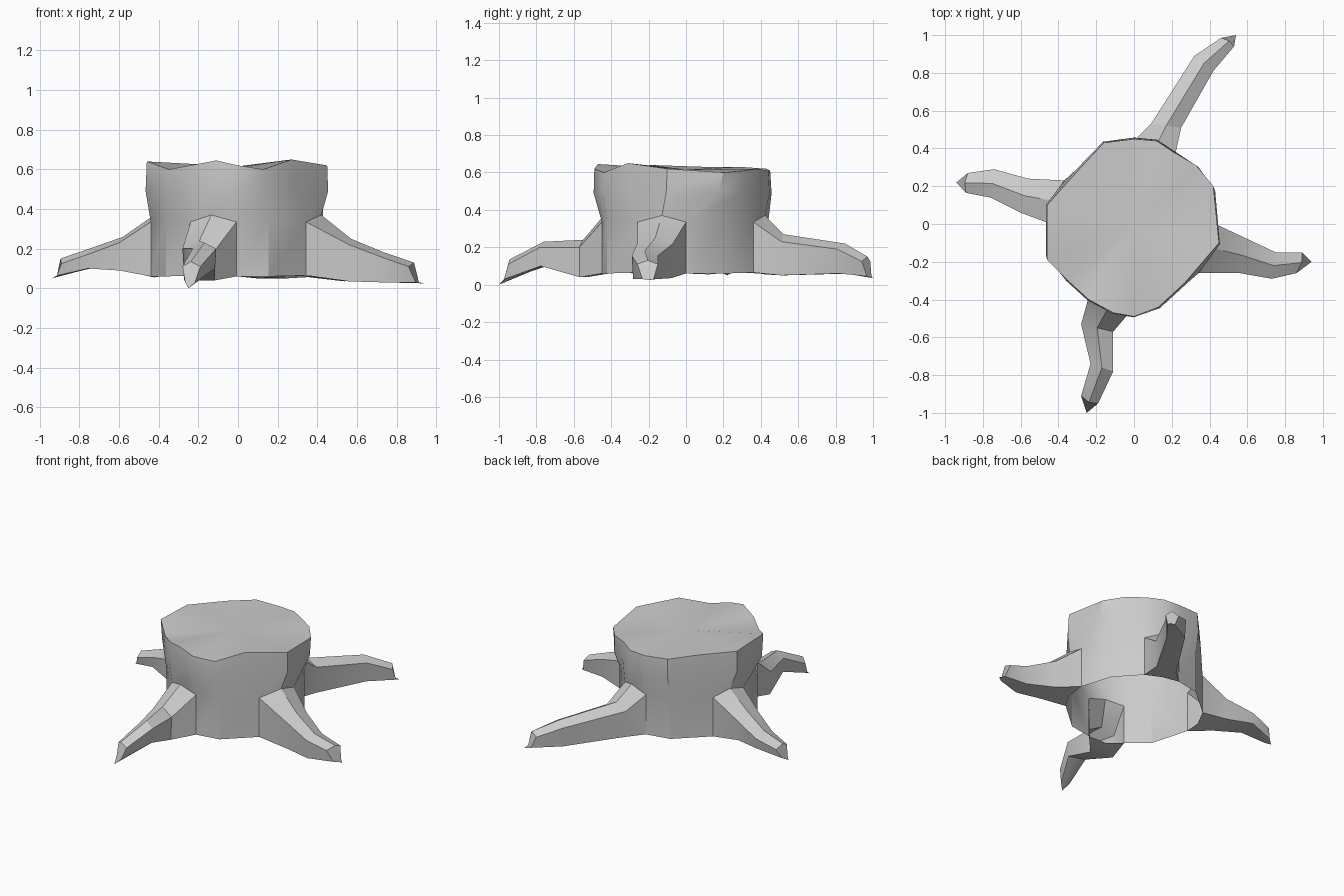
import bpy, bmesh
from mathutils import Vector
from math import cos, sin, radians

if "Cube" in bpy.data.objects:
    bpy.data.objects.remove(bpy.data.objects["Cube"])

bm = bmesh.new()

# Cut rim: x, y, z; order runs counterclockwise from the right root
rim = [(.27, -.31, .65), (.45, -.10, .62), (.42, .20, .60), (.33, .31, .61),
       (.21, .38, .62), (.12, .44, .61), (0, .45, .61), (-.16, .43, .62),
       (-.29, .29, .63), (-.46, .10, .63), (-.46, -.19, .64), (-.35, -.30, .60),
       (-.24, -.40, .62), (-.11, -.47, .645), (0, -.49, .62), (.13, -.44, .60)]
# Trunk wall at root height: angle and radius
wall = [(323, .43), (343, .44), (0, .43), (30, .42), (59, .42), (74, .44),
        (90, .44), (112, .44), (148, .435), (164, .44), (180, .44), (216, .45),
        (238, .45), (253, .46), (269, .45), (290, .45)]
N = len(rim)
kind = [.335, .37, .335, .35]
xy = [(r * cos(radians(a)), r * sin(radians(a))) for a, r in wall]

bottom = [bm.verts.new((x, y, (.065, .055, .06, .06)[i % 4])) for i, (x, y) in enumerate(xy)]
lower = [bm.verts.new((x, y, kind[i % 4])) for i, (x, y) in enumerate(xy)]
top = [bm.verts.new(p) for p in rim]
middle = [bm.verts.new((.15 * l.co.x + .87 * t.co.x, .15 * l.co.y + .87 * t.co.y, .49))
          for l, t in zip(lower, top)]

# Trunk wall, left open below and where the roots grow out
for a, b in ((bottom, lower), (lower, middle), (middle, top)):
    for i in range(N):
        if a is bottom and i % 4 < 2:
            continue
        j = (i + 1) % N
        bm.faces.new((a[i], a[j], b[j], b[i]))

# Cut top
centre = bm.verts.new((0, 0, .615))
for i in range(N):
    bm.faces.new((top[i], top[(i + 1) % N], centre))

# Roots: sections of (first side xy, second side xy, crest z, side z, underside z), then the toe
roots = [
    ([(.56, -.26, .58, -.07, .25, .22, .035), (.73, -.29, .75, -.15, .18, .155, .03),
      (.86, -.26, .89, -.15, .13, .11, .03)], (.94, -.20, .025)),
    ([(.25, .51, .09, .53, .27, .23, .05), (.42, .81, .32, .89, .22, .19, .06),
      (.53, .94, .46, .985, .15, .125, .045)], (.54, 1.0, .035)),
    ([(-.56, .24, -.60, .06, .26, .23, .09), (-.74, .29, -.76, .14, .20, .17, .10),
      (-.88, .27, -.89, .165, .15, .125, .065)], (-.94, .22, .05)),
    ([(-.28, -.53, -.11, -.57, .24, .20, .04), (-.23, -.74, -.11, -.78, .23, .20, .10),
      (-.28, -.91, -.19, -.95, .135, .11, .03)], (-.25, -1.0, 0)),
]
for k, (sections, toe) in enumerate(roots):
    i = 4 * k
    ring = [lower[i], lower[i + 1], lower[i + 2], bottom[i + 2], bottom[i + 1], bottom[i]]
    for n, (ax, ay, bx, by, crest, side, under) in enumerate(sections):
        a, b = Vector((ax, ay, 0)), Vector((bx, by, 0))
        m = (a + b) / 2
        a2, b2, m2 = a.lerp(m, .1), b.lerp(m, .1), m.copy()
        m2.z = under
        if n == 2:
            m2 = Vector(toe)
            flat = Vector((toe[0], toe[1], 0))
            a2, b2 = a.lerp(flat, .45), b.lerp(flat, .45)
            m = m.lerp(flat, .2)
        a.z = b.z = side
        a2.z = b2.z = under
        m.z = crest
        new = [bm.verts.new(p) for p in (a, m, b, b2, m2, a2)]
        for j in range(6):
            q = (j + 1) % 6
            bm.faces.new((ring[j], ring[q], new[q], new[j]))
        ring = new
    bm.faces.new(ring)

bmesh.ops.recalc_face_normals(bm, faces=bm.faces[:])
mesh = bpy.data.meshes.new("tree_stump")
bm.to_mesh(mesh)
bm.free()
stump = bpy.data.objects.new("tree_stump", mesh)
bpy.context.collection.objects.link(stump)
bpy.context.view_layer.objects.active = stump
stump.select_set(True)
bpy.ops.object.shade_smooth_by_angle(angle=radians(30))
